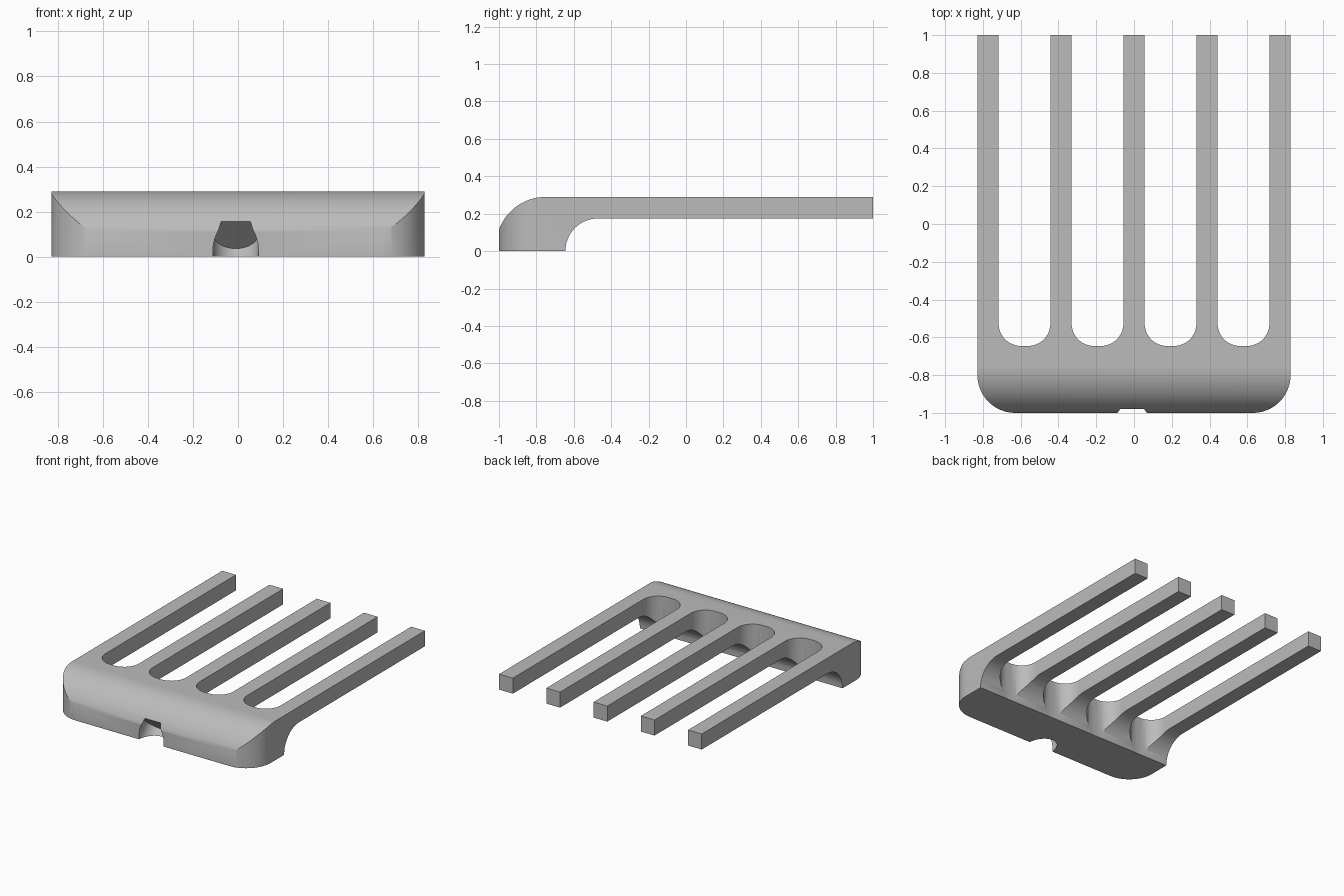
import bpy, bmesh
from math import sin, cos, radians
from mathutils import Matrix, Vector

if "Cube" in bpy.data.objects:
    bpy.data.objects.remove(bpy.data.objects["Cube"])

PITCH, HALF = 0.3865, 0.056      # tine spacing and half width
SIDE = 2 * PITCH + HALF

grey = bpy.data.materials.new("light grey")
grey.use_nodes = True
colour = (0.5, 0.5, 0.5, 1)
grey.diffuse_color = colour
grey.node_tree.nodes["Principled BSDF"].inputs["Base Color"].default_value = colour


def arc(cx, cy, r, start, end, steps=16):
    angles = [radians(start + (end - start) * i / steps) for i in range(steps + 1)]
    return [(cx + r * cos(a), cy + r * sin(a)) for a in angles]


def make_object(name, bm):
    bmesh.ops.recalc_face_normals(bm, faces=bm.faces)
    mesh = bpy.data.meshes.new(name)
    bm.to_mesh(mesh)
    bm.free()
    mesh.materials.append(grey)
    obj = bpy.data.objects.new(name, mesh)
    bpy.context.collection.objects.link(obj)
    return obj


def extrude(name, points, place, depth):
    """Prism from a closed outline; place maps 2D points to 3D."""
    bm = bmesh.new()
    face = bm.faces.new([bm.verts.new(place(*p)) for p in points])
    new = bmesh.ops.extrude_face_region(bm, geom=[face])["geom"]
    verts = [v for v in new if isinstance(v, bmesh.types.BMVert)]
    bmesh.ops.translate(bm, verts=verts, vec=depth)
    return make_object(name, bm)


def cut(target, tool, operation):
    mod = target.modifiers.new(operation.lower(), "BOOLEAN")
    mod.operation, mod.object, mod.solver = operation, tool, "EXACT"
    bpy.context.view_layer.objects.active = target
    bpy.ops.object.modifier_apply(modifier=mod.name)
    bpy.data.objects.remove(tool)


# Plan outline: rounded front corners, then tines with round-ended slots
outline = arc(-SIDE + 0.2, -0.8, 0.2, 180, 270) + arc(SIDE - 0.2, -0.8, 0.2, 270, 360)
for k in (2, 1, 0, -1, -2):
    x = k * PITCH
    outline += [(x + HALF, 1), (x - HALF, 1)]
    if k > -2:
        right, left, r = x - HALF, x - PITCH + HALF, 0.12
        outline += arc(right - r, -0.646 + r, r, 0, -90)
        outline += arc(left + r, -0.646 + r, r, -90, -180)
comb = extrude("tined_plate", outline, lambda x, y: (x, y, -0.1), Vector((0, 0, 0.6)))

# Side section: foot, hollow behind it, tine thickness and rounded front top
section = [(-1.016, 0)] + arc(-0.47, 0, 0.175, 180, 90)
section += [(1.1, 0.175), (1.1, 0.29)] + arc(-0.75, 0.024, 0.266, 90, 180, 24)
side = extrude("side_section", section, lambda y, z: (-1, y, z), Vector((2, 0, 0)))
cut(comb, side, "INTERSECT")

# Slanted round notch at the front of the foot
tilt = radians(48)
axis = Vector((0, -cos(tilt), -sin(tilt)))
bm = bmesh.new()
centre = Vector((-0.01, -0.922, 0.104)) + axis * 0.3
bmesh.ops.create_cone(bm, cap_ends=True, segments=48, radius1=0.102, radius2=0.102, depth=0.6,
                      matrix=Matrix.Translation(centre) @ axis.to_track_quat("Z", "Y").to_matrix().to_4x4())
cut(comb, make_object("notch_cutter", bm), "DIFFERENCE")

# Smooth curves with crisp edges
bpy.ops.object.select_all(action="DESELECT")
comb.select_set(True)
bpy.context.view_layer.objects.active = comb
bpy.ops.object.shade_smooth_by_angle(angle=radians(25))
